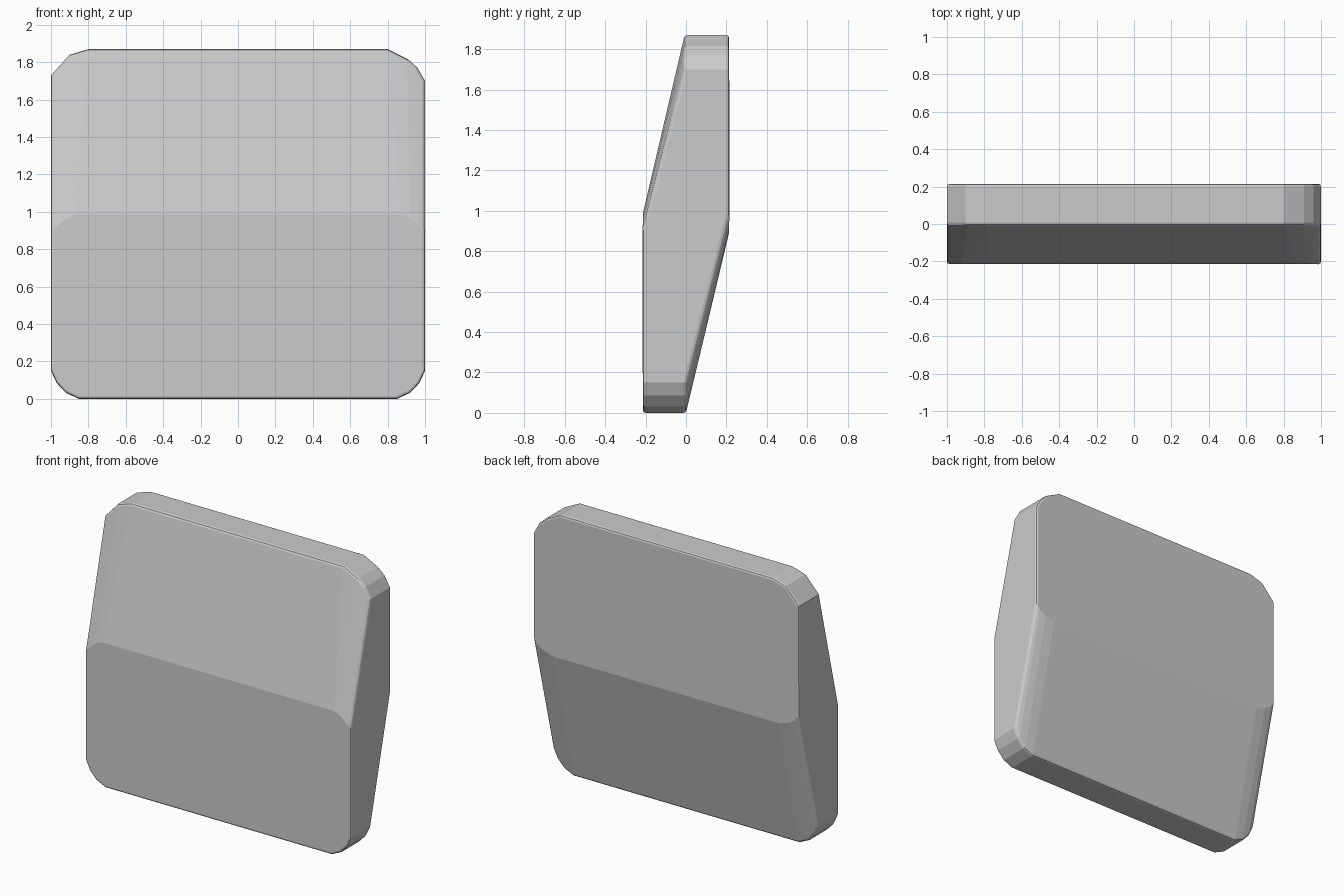
import bpy, bmesh

if "Cube" in bpy.data.objects:
    bpy.data.objects.remove(bpy.data.objects["Cube"])

Y = 0.214          # half depth
LIP = 0.007        # rear/front offset of the slanted faces at their outer ends

# Left-to-right outlines (x, z): top edge and the front fold it slants down to
top = [(-1, 1.73), (-0.9, 1.84), (-0.8, 1.87), (0.8, 1.87),
       (0.91, 1.815), (0.96, 1.77), (1, 1.70)]
front_fold = [(-1, 0.9), (-0.92, 0.965), (-0.87, 0.985), (0.87, 0.985),
              (0.92, 0.965), (0.96, 0.93), (1, 0.9)]


def mirrored(half):
    """Complete a left half outline across x = 0."""
    return half + [(-x, z) for x, z in reversed(half)]


# Bottom edge and the back fold it slants up to
bottom = mirrored([(-1, 0.15), (-0.97, 0.085), (-0.92, 0.032), (-0.85, 0)])
back_fold = mirrored([(-1, 0.985), (-0.97, 0.945), (-0.92, 0.915), (-0.85, 0.895)])

bm = bmesh.new()


def row(points, y):
    return [bm.verts.new((x, y, z)) for x, z in points]


def bridge(a, b):
    return [bm.faces.new((a[i], a[i + 1], b[i + 1], b[i])) for i in range(len(a) - 1)]


top_front, top_back = row(top, -LIP), row(top, Y)
bottom_front, bottom_back = row(bottom, -Y), row(bottom, LIP - 0.007)
fold_front, fold_back = row(front_fold, -Y), row(back_fold, Y)

# Flat and slanted faces, front and back
bm.faces.new(bottom_front + fold_front[::-1])
bm.faces.new(fold_back + top_back[::-1])
bridge(fold_front, top_front)
bridge(bottom_back, fold_back)

# Rim: top, bottom and both sides
rim = bridge(top_front, top_back) + bridge(bottom_front, bottom_back)
for i in (0, -1):
    rim.append(bm.faces.new([r[i] for r in (bottom_front, bottom_back, fold_back,
                                            top_back, top_front, fold_front)]))
rim = set(rim)
bmesh.ops.recalc_face_normals(bm, faces=bm.faces)

# Small rounded edge between rim and faces
edges = [e for e in bm.edges if sum(f in rim for f in e.link_faces) == 1]
bmesh.ops.bevel(bm, geom=edges, offset=0.014, segments=2, profile=0.5,
                affect='EDGES', clamp_overlap=True)
bmesh.ops.recalc_face_normals(bm, faces=bm.faces)

mesh = bpy.data.meshes.new("folded_panel")
bm.to_mesh(mesh)
bm.free()
bpy.context.collection.objects.link(bpy.data.objects.new("folded_panel", mesh))
